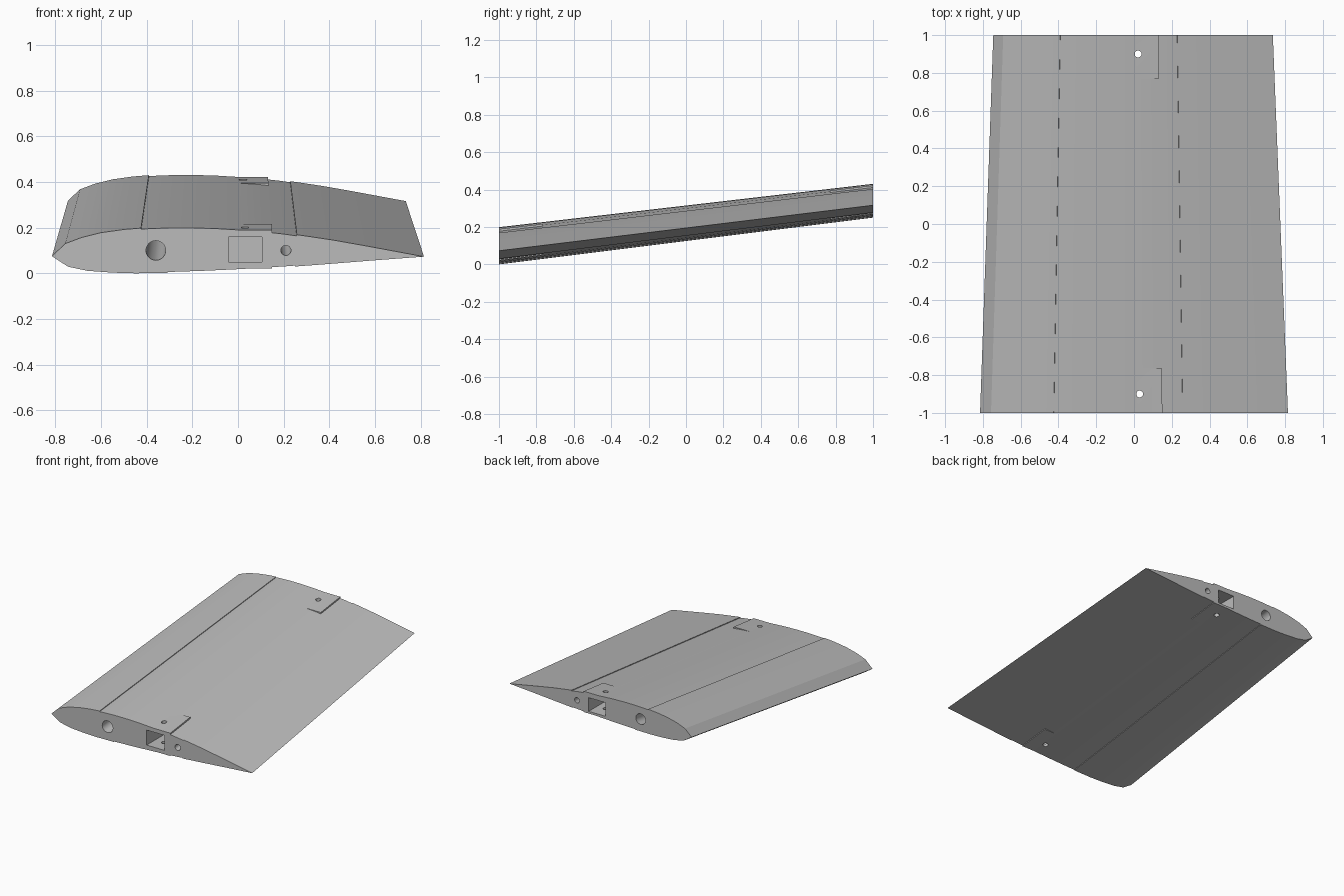
import bpy, bmesh, math

cube = bpy.data.objects.get("Cube")
if cube:
    bpy.data.objects.remove(cube, do_unlink=True)

grey = bpy.data.materials.new("light_grey")
grey.use_nodes = True
colour = (0.5, 0.5, 0.5, 1)
grey.diffuse_color = colour
grey.node_tree.nodes["Principled BSDF"].inputs["Base Color"].default_value = colour


def station(x, z, y):
    """Place a root-section point at span y, with taper and dihedral."""
    t = (y + 1) / 2
    s = 1 - 0.092 * t
    return (x * s - 0.005 * t, y, z * s + 0.25 * t)


def loft(name, section, y0, y1):
    bm = bmesh.new()
    a = [bm.verts.new(station(x, z, y0)) for x, z in section]
    b = [bm.verts.new(station(x, z, y1)) for x, z in section]
    n = len(section)
    for i in range(n):
        j = (i + 1) % n
        bm.faces.new((a[i], a[j], b[j], b[i]))
    bm.faces.new(a[::-1])
    bm.faces.new(b)
    return finish(name, bm)


def finish(name, bm):
    bmesh.ops.recalc_face_normals(bm, faces=bm.faces[:])
    mesh = bpy.data.meshes.new(name)
    bm.to_mesh(mesh)
    bm.free()
    mesh.materials.append(grey)
    ob = bpy.data.objects.new(name, mesh)
    bpy.context.collection.objects.link(ob)
    return ob


def box(name, x0, x1, y0, y1, z0, z1):
    bm = bmesh.new()
    bmesh.ops.create_cube(bm, size=1)
    for v in bm.verts:
        v.co = ((x0 + x1) / 2 + v.co.x * (x1 - x0),
                (y0 + y1) / 2 + v.co.y * (y1 - y0),
                (z0 + z1) / 2 + v.co.z * (z1 - z0))
    return finish(name, bm)


def circle(cx, cz, r, n=32):
    return [(cx + r * math.cos(i * math.tau / n),
             cz + r * math.sin(i * math.tau / n)) for i in range(n)]


def combine(target, tool, operation):
    mod = target.modifiers.new(tool.name, 'BOOLEAN')
    mod.operation = operation
    mod.solver = 'EXACT'
    mod.object = tool
    tool.hide_render = True
    tool.hide_viewport = True
    tool.display_type = 'WIRE'


def recess(line, x0, x1, depth):
    """Lower the skin between two chord positions, leaving sharp steps."""
    def height(x):
        for (ax, az), (bx, bz) in zip(line, line[1:]):
            if ax <= x <= bx:
                return az + (bz - az) * (x - ax) / (bx - ax)
    mid = [(x, z + depth) for x, z in line if x0 < x < x1]
    return ([p for p in line if p[0] < x0]
            + [(x0, height(x0)), (x0 + 0.001, height(x0) + depth)] + mid
            + [(x1 - 0.001, height(x1) + depth), (x1, height(x1))]
            + [p for p in line if p[0] > x1])


# Wing panel: airfoil with a shallow recessed band on both skins
top = [(-0.815, 0.075), (-0.757, 0.13), (-0.685, 0.157), (-0.6, 0.178),
       (-0.5, 0.192), (-0.4, 0.2), (-0.3, 0.204), (-0.2, 0.204),
       (-0.1, 0.201), (0, 0.195), (0.1, 0.188), (0.2, 0.177), (0.3, 0.163),
       (0.42, 0.145), (0.55, 0.122), (0.68, 0.098), (0.815, 0.073)]
bottom = [(-0.815, 0.075), (-0.745, 0.029), (-0.66, 0.011), (-0.55, 0.003),
          (-0.45, 0.0), (-0.3, 0.002), (-0.15, 0.007), (0, 0.014),
          (0.2, 0.026), (0.4, 0.041), (0.6, 0.057), (0.815, 0.073)]
upper = recess(top, -0.425, 0.258, -0.005)
lower = recess(bottom, -0.31, 0.25, 0.004)
wing = loft("wing_panel", upper + lower[-2:0:-1], -1, 1)

# Raised joiner blocks at both ends
lug = [(-0.09, 0.021), (0.15, 0.021), (0.15, 0.189), (-0.09, 0.189)]
combine(wing, loft("root_joiner_block", lug, -1, -0.765), 'UNION')
combine(wing, loft("tip_joiner_block", lug, 0.77, 1), 'UNION')

# Spar bores through the full span
combine(wing, loft("main_spar_bore", circle(-0.36, 0.1, 0.043), -1.05, 1.05), 'DIFFERENCE')
combine(wing, loft("rear_spar_bore", circle(0.21, 0.1, 0.022), -1.05, 1.05), 'DIFFERENCE')

# Joiner pockets and their vertical screw holes
combine(wing, box("root_pocket", -0.042, 0.105, -1.1, -0.8, 0.05, 0.16), 'DIFFERENCE')
combine(wing, box("tip_pocket", -0.045, 0.09, 0.8, 1.1, 0.285, 0.385), 'DIFFERENCE')
for name, x, y in (("root_screw_hole", 0.03, -0.9), ("tip_screw_hole", 0.022, 0.9)):
    bm = bmesh.new()
    bmesh.ops.create_cone(bm, cap_ends=True, segments=24, radius1=0.018,
                          radius2=0.018, depth=2)
    bmesh.ops.translate(bm, verts=bm.verts[:], vec=(x, y, 0.2))
    combine(wing, finish(name, bm), 'DIFFERENCE')

# Bake the booleans and drop the helper solids
graph = bpy.context.evaluated_depsgraph_get()
solid = bpy.data.meshes.new_from_object(wing.evaluated_get(graph))
helpers = [m.object for m in wing.modifiers]
wing.modifiers.clear()
wing.data = solid
for ob in helpers:
    bpy.data.objects.remove(ob, do_unlink=True)
bpy.ops.object.select_all(action='DESELECT')
wing.select_set(True)
bpy.context.view_layer.objects.active = wing
bpy.ops.object.shade_smooth_by_angle(angle=math.radians(12))
